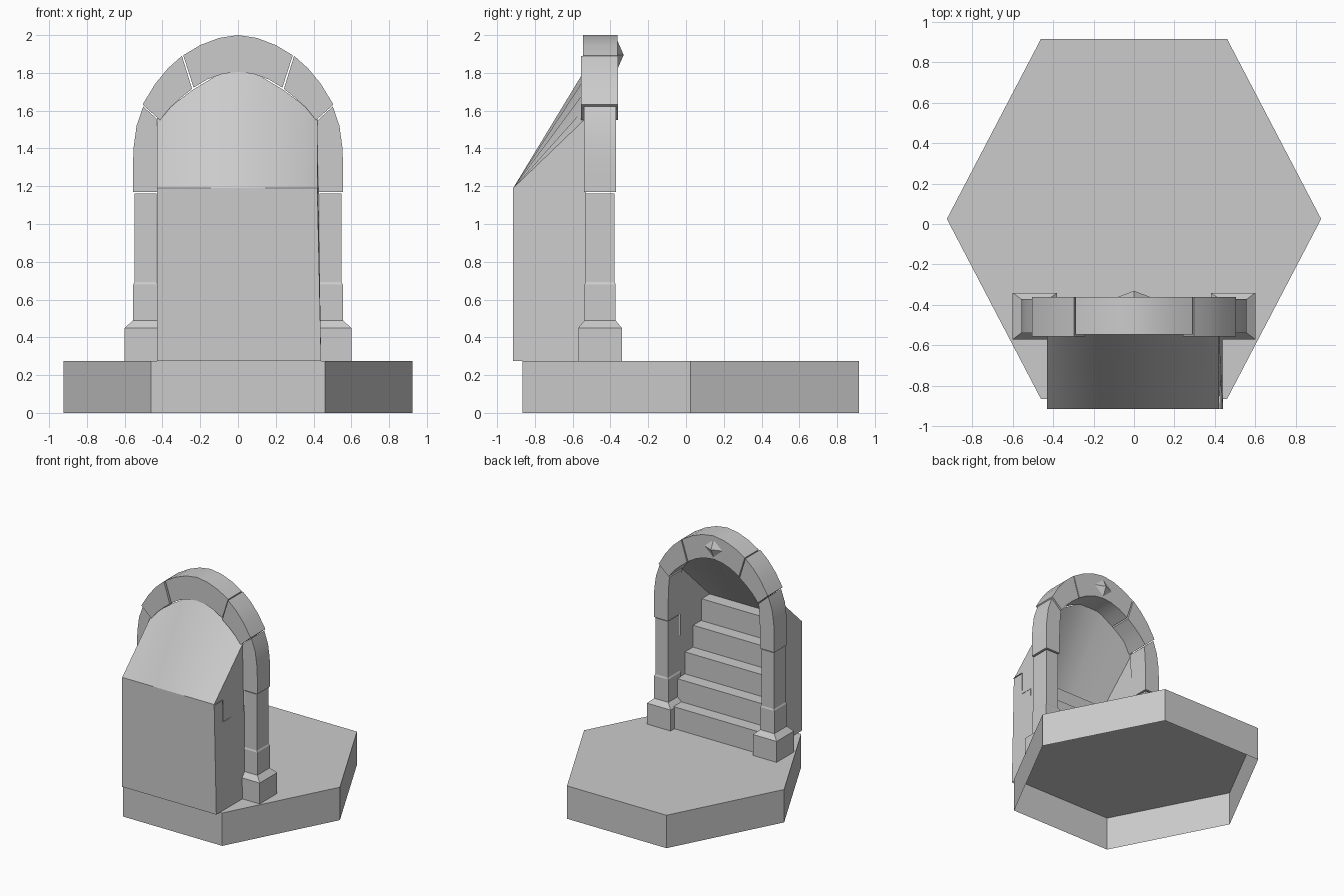
import bpy, bmesh

if "Cube" in bpy.data.objects:
    bpy.data.objects.remove(bpy.data.objects["Cube"])


def make(name, verts, faces, smooth=False):
    me = bpy.data.meshes.new(name)
    me.from_pydata(verts, [], faces)
    bm = bmesh.new()
    bm.from_mesh(me)
    bmesh.ops.recalc_face_normals(bm, faces=bm.faces)
    bm.to_mesh(me)
    bm.free()
    ob = bpy.data.objects.new(name, me)
    bpy.context.collection.objects.link(ob)
    if smooth:
        bpy.ops.object.select_all(action='DESELECT')
        ob.select_set(True)
        bpy.context.view_layer.objects.active = ob
        bpy.ops.object.shade_smooth_by_angle(angle=0.5)
    return ob


def loft(name, rings, caps=True, closed=True, smooth=False):
    """Join equal-length point rings with quads, optionally capping the ends."""
    n = len(rings[0])
    verts = [p for r in rings for p in r]
    faces = []
    for k in range(len(rings) - 1):
        for i in range(n if closed else n - 1):
            j = (i + 1) % n
            faces.append((k * n + i, k * n + j, (k + 1) * n + j, (k + 1) * n + i))
    if caps:
        faces += [tuple(range(n)), tuple(range((len(rings) - 1) * n, len(rings) * n))]
    return make(name, verts, faces, smooth)


FLOOR = 0.275

# Hexagonal base: top and walls only, open underneath
hexa = [(-.925, .025), (-.46, -.865), (.46, -.865), (.925, .025), (.46, .915), (-.46, .915)]
base = [(x, y, z) for z in (0, FLOOR) for x, y in hexa]
make("hex_base", base,
     [(i, (i + 1) % 6, (i + 1) % 6 + 6, i + 6) for i in range(6)] + [tuple(range(6, 12))])

# Arch half-profiles, (outer, inner) pairs split into blocks
spring = [((.557, 1.17), (.425, 1.17)), ((.557, 1.3), (.425, 1.3)), ((.552, 1.41), (.422, 1.4)),
          ((.537, 1.52), (.418, 1.48)), ((.502, 1.622), (.412, 1.54))]
shoulder = [((.505, 1.632), (.413, 1.55)), ((.44, 1.74), (.36, 1.615)),
            ((.37, 1.825), (.30, 1.67)), ((.297, 1.89), (.243, 1.715))]
crown_half = [((.29, 1.893), (.235, 1.722)), ((.2, 1.947), (.16, 1.767)),
              ((.1, 1.985), (.08, 1.795)), ((0, 2.0), (0, 1.805))]


def arch_block(name, pairs, y0, y1, s=1):
    rings = [[(s * o[0], y0, o[1]), (s * o[0], y1, o[1]),
              (s * i[0], y1, i[1]), (s * i[0], y0, i[1])] for o, i in pairs]
    return loft(name, rings, smooth=True)


# Pillar sections: z, half width x, half depth y
sections = [(FLOOR, .11, .115), (.45, .11, .115), (.49, .065, .082), (.68, .065, .082),
            (.692, .058, .077), (1.162, .058, .077)]

for side, s in (("left", -1), ("right", 1)):
    loft(side + "_pillar",
         [[(s * .49 + a * hx, -.455 + b * hy, z) for a, b in ((-1, -1), (1, -1), (1, 1), (-1, 1))]
          for z, hx, hy in sections])
    arch_block(side + "_arch_spring", spring, -.54, -.37, s)
    arch_block(side + "_arch_shoulder", shoulder, -.555, -.36, s)

# Keystone block spanning the crown
mirrored = [((-o[0], o[1]), (-i[0], i[1])) for o, i in crown_half[-2::-1]]
arch_block("arch_keystone", crown_half + mirrored, -.545, -.362)

# Pointed stud on the keystone
stud = [(-.085, -.363, 1.895), (0, -.363, 1.82), (.085, -.363, 1.895), (0, -.363, 1.97), (0, -.33, 1.895)]
make("keystone_stud", stud, [(0, 1, 4), (1, 2, 4), (2, 3, 4), (3, 0, 4)])

# Stairwell shell: side walls, end wall and sloping roof
FRONT, BACK, EAVE = -.53, -.915, 1.19
roof = [(-.43, 1.56), (-.36, 1.62), (-.24, 1.71), (-.12, 1.782), (0, 1.825),
        (.12, 1.782), (.24, 1.71), (.36, 1.62), (.42, 1.56)]
loft("stairwell_roof", [[(x, FRONT, z) for x, z in roof],
                        [(x, BACK, EAVE) for x, z in roof]], caps=False, closed=False, smooth=True)
walls = [(-.43, FRONT, FLOOR), (-.43, BACK, FLOOR), (.44, BACK, FLOOR), (.44, FRONT, FLOOR),
         (-.43, FRONT, 1.56), (-.43, BACK, EAVE), (.42, BACK, EAVE), (.42, FRONT, 1.56)]
make("stairwell_walls", walls, [(0, 1, 5, 4), (1, 2, 6, 5), (2, 3, 7, 6)])

# Five steps climbing away from the arch
STEPS, START = 5, -.39
rise, run = (EAVE - FLOOR) / STEPS, (START - BACK) / STEPS
profile = [(START, FLOOR)]
for k in range(STEPS):
    profile += [(START - k * run, FLOOR + (k + 1) * rise),
                (START - (k + 1) * run, FLOOR + (k + 1) * rise)]
stairs = loft("steps", [[(x, y, z) for y, z in profile] for x in (-.43, .43)],
              caps=False, closed=False)
# Treads must face up
bm = bmesh.new()
bm.from_mesh(stairs.data)
bm.normal_update()
if sum(f.normal.z for f in bm.faces) < 0:
    bmesh.ops.reverse_faces(bm, faces=bm.faces)
bm.to_mesh(stairs.data)
bm.free()
